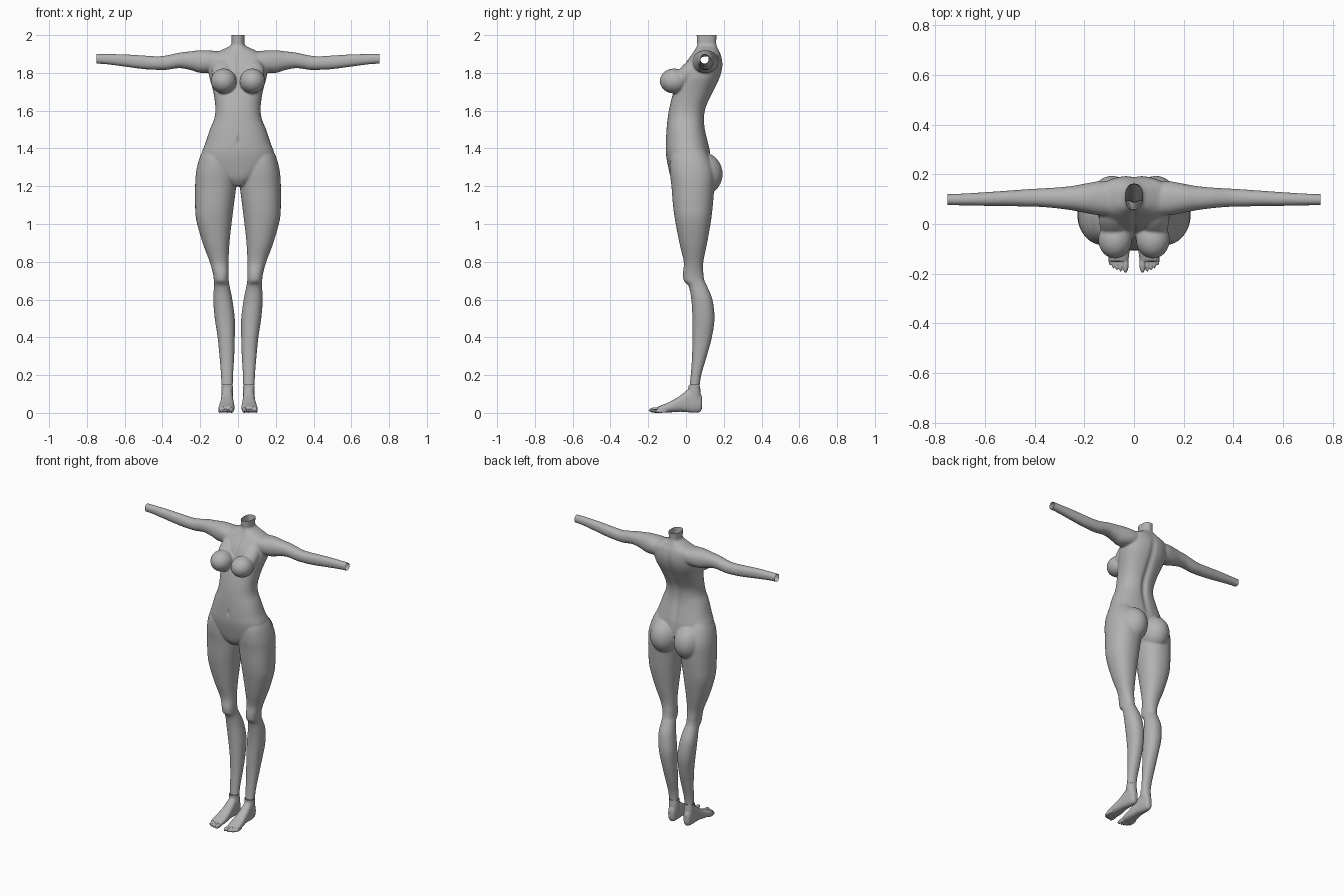
import bpy, bmesh, math
from mathutils import Matrix, Vector

if "Cube" in bpy.data.objects:
    bpy.data.objects.remove(bpy.data.objects["Cube"])

grey = bpy.data.materials.new("plain grey")
grey.diffuse_color = (0.45, 0.45, 0.45, 1)
grey.use_nodes = True
grey.node_tree.nodes["Principled BSDF"].inputs["Base Color"].default_value = grey.diffuse_color


def smooth_rows(rows, steps=5):
    """Catmull-Rom interpolation between cross-section rows."""
    out = []
    for i in range(len(rows) - 1):
        p = [rows[max(0, i - 1)], rows[i], rows[i + 1], rows[min(len(rows) - 1, i + 2)]]
        for k in range(steps):
            t = k / steps
            out.append([0.5 * (2 * b + (c - a) * t + (2 * a - 5 * b + 4 * c - d) * t * t
                               + (3 * b - a - 3 * c + d) * t ** 3) for a, b, c, d in zip(*p)])
    return out + [list(rows[-1])]


def loft(bm, rows, axis, side=1, power=2.2, n=40):
    """Closed tube; a row is (position along axis, low a, high a, low b, high b)."""
    rings = []
    for t, a0, a1, b0, b1 in smooth_rows(rows):
        ring = []
        for k in range(n):
            c, s = math.cos(2 * math.pi * k / n), math.sin(2 * math.pi * k / n)
            a = (a0 + a1) / 2 + (a1 - a0) / 2 * math.copysign(abs(c) ** (2 / power), c)
            b = (b0 + b1) / 2 + (b1 - b0) / 2 * math.copysign(abs(s) ** (2 / power), s)
            x, y, z = {'x': (t, a, b), 'y': (a, t, b), 'z': (a, b, t)}[axis]
            ring.append(bm.verts.new((x * side, y, z)))
        rings.append(ring)
    for r0, r1 in zip(rings, rings[1:]):
        for k in range(n):
            bm.faces.new((r0[k], r0[(k + 1) % n], r1[(k + 1) % n], r1[k]))
    bm.faces.new(rings[0])
    bm.faces.new(rings[-1])


def ball(bm, centre, radii, side=1, tilt=0):
    m = (Matrix.Translation((centre[0] * side, centre[1], centre[2]))
         @ Matrix.Rotation(math.radians(tilt), 4, 'X') @ Matrix.Diagonal((*radii, 1)))
    bmesh.ops.create_uvsphere(bm, u_segments=32, v_segments=20, radius=1, matrix=m)


def fuse(bm, name, voxel, iterations, cuts, shape=None):
    """Melt overlapping volumes into one skin, then trim open ends with planes."""
    bmesh.ops.recalc_face_normals(bm, faces=bm.faces)
    me = bpy.data.meshes.new(name)
    bm.to_mesh(me)
    bm.free()
    ob = bpy.data.objects.new(name, me)
    bpy.context.collection.objects.link(ob)
    rm = ob.modifiers.new("skin", 'REMESH')
    rm.mode, rm.voxel_size = 'VOXEL', voxel
    sm = ob.modifiers.new("soften", 'SMOOTH')
    sm.factor, sm.iterations = 0.5, iterations
    bpy.context.view_layer.update()
    dg = bpy.context.evaluated_depsgraph_get()
    final = bpy.data.meshes.new_from_object(ob.evaluated_get(dg))
    ob.modifiers.clear()
    ob.data = final
    bm = bmesh.new()
    bm.from_mesh(final)
    for co, no in cuts:
        bmesh.ops.bisect_plane(bm, geom=bm.verts[:] + bm.edges[:] + bm.faces[:],
                               plane_co=co, plane_no=no, clear_outer=True)
    if shape:
        for v in bm.verts:
            shape(v.co)
    for f in bm.faces:
        f.smooth = True
    bm.to_mesh(final)
    bm.free()
    final.materials.clear()
    final.materials.append(grey)
    final.name = name
    return ob


# Torso, from crotch to neck
torso = [(1.20, -.03, .03, -.05, .06), (1.24, -.10, .10, -.078, .10),
         (1.30, -.175, .175, -.094, .13), (1.37, -.192, .192, -.106, .13),
         (1.43, -.172, .172, -.107, .118), (1.50, -.149, .149, -.103, .102),
         (1.56, -.125, .125, -.097, .098), (1.62, -.12, .12, -.087, .108),
         (1.70, -.131, .131, -.066, .145), (1.78, -.152, .152, -.035, .182),
         (1.84, -.155, .155, -.01, .194), (1.89, -.15, .15, .025, .187),
         (1.92, -.09, .09, .045, .173), (1.945, -.04, .04, .058, .162),
         (1.97, -.035, .035, .058, .16), (2.04, -.037, .037, .053, .168)]
# Arm, along x: y range then z range
arm = [(.06, .03, .17, 1.81, 1.91), (.14, .035, .172, 1.802, 1.918), (.20, .045, .162, 1.80, 1.92),
       (.25, .055, .153, 1.815, 1.914), (.31, .063, .147, 1.825, 1.907), (.38, .069, .143, 1.816, 1.892),
       (.43, .07, .14, 1.816, 1.888), (.50, .072, .135, 1.82, 1.892), (.60, .073, .128, 1.833, 1.898),
       (.70, .075, .122, 1.846, 1.9), (.78, .076, .12, 1.85, 1.9)]
# Leg, along z: x range then y range
leg = [(1.42, .07, .165, -.05, .08), (1.36, .03, .20, -.082, .12), (1.28, .012, .221, -.086, .15),
       (1.20, .010, .227, -.077, .15), (1.10, .022, .227, -.069, .142), (1.02, .032, .221, -.058, .133),
       (.90, .045, .187, -.035, .112), (.80, .05, .15, -.012, .092), (.74, .049, .133, -.016, .092),
       (.70, .049, .128, -.012, .098), (.67, .044, .127, .014, .112), (.60, .03, .131, .028, .14),
       (.50, .017, .123, .034, .151), (.40, .017, .108, .034, .137), (.30, .02, .098, .032, .11),
       (.20, .026, .09, .025, .081), (.12, .028, .087, .016, .07)]


def body_details(co):
    """Navel, spine furrow and breastbone furrow."""
    x, y, z = co
    if y < 0.02 and z > 1.3:
        co.y += .010 * math.exp(-(x / .006) ** 2 - ((z - 1.44) / .022) ** 2)
    if y > .05 and 1.3 < z < 1.93:
        co.y -= .012 * math.exp(-(x / .02) ** 2) * math.sin(math.pi * (z - 1.3) / .63)
    if y < .08 and 1.72 < z < 1.96:
        co.y += .006 * math.exp(-(x / .008) ** 2) * math.sin(math.pi * (z - 1.72) / .24)


bm = bmesh.new()
loft(bm, torso, 'z', power=2.35)
for s in (1, -1):
    loft(bm, arm, 'x', s)
    loft(bm, leg, 'z', s)
    ball(bm, (.088, .085, 1.265), (.092, .109, .115), s)          # buttock
    ball(bm, (.076, -.063, 1.757), (.068, .076, .066), s)         # breast
    ball(bm, (.082, .010, 1.80), (.058, .046, .10), s, -40)       # upper breast slope
fuse(bm, "body", .0055, 7,
     [((.75, 0, 0), (1, 0, 0)), ((-.75, 0, 0), (-1, 0, 0)),
      ((0, 0, 2), (0, 0, 1)), ((0, 0, .147), (0, 0, -1))], body_details)

# Foot, along y: x range then z range; toes as (x, tip y, radius)
foot = [(.086, .045, .07, .03, .08), (.075, .034, .08, .006, .105), (.045, .028, .087, .001, .135),
        (.015, .026, .089, .003, .128), (-.03, .023, .093, .006, .092), (-.08, .019, .10, .003, .062),
        (-.12, .019, .103, .001, .044), (-.15, .024, .099, .004, .032)]
toes = [(.034, -.197, .0125), (.054, -.193, .0085), (.069, -.188, .008),
        (.083, -.18, .0075), (.096, -.168, .0075)]
ankle = [(.06, .03, .086, .012, .08), (.10, .026, .088, .010, .078), (.16, .026, .089, .014, .073)]
for s, label in ((1, "left_foot"), (-1, "right_foot")):
    bm = bmesh.new()
    loft(bm, foot, 'y', s, power=2.5)
    loft(bm, ankle, 'z', s)
    for x, tip, r in toes:
        ball(bm, (x, tip + .036, r + .002), (r, .036, r + .002), s)
    fuse(bm, label, .0028, 5, [((0, 0, .146), (0, 0, 1))])
